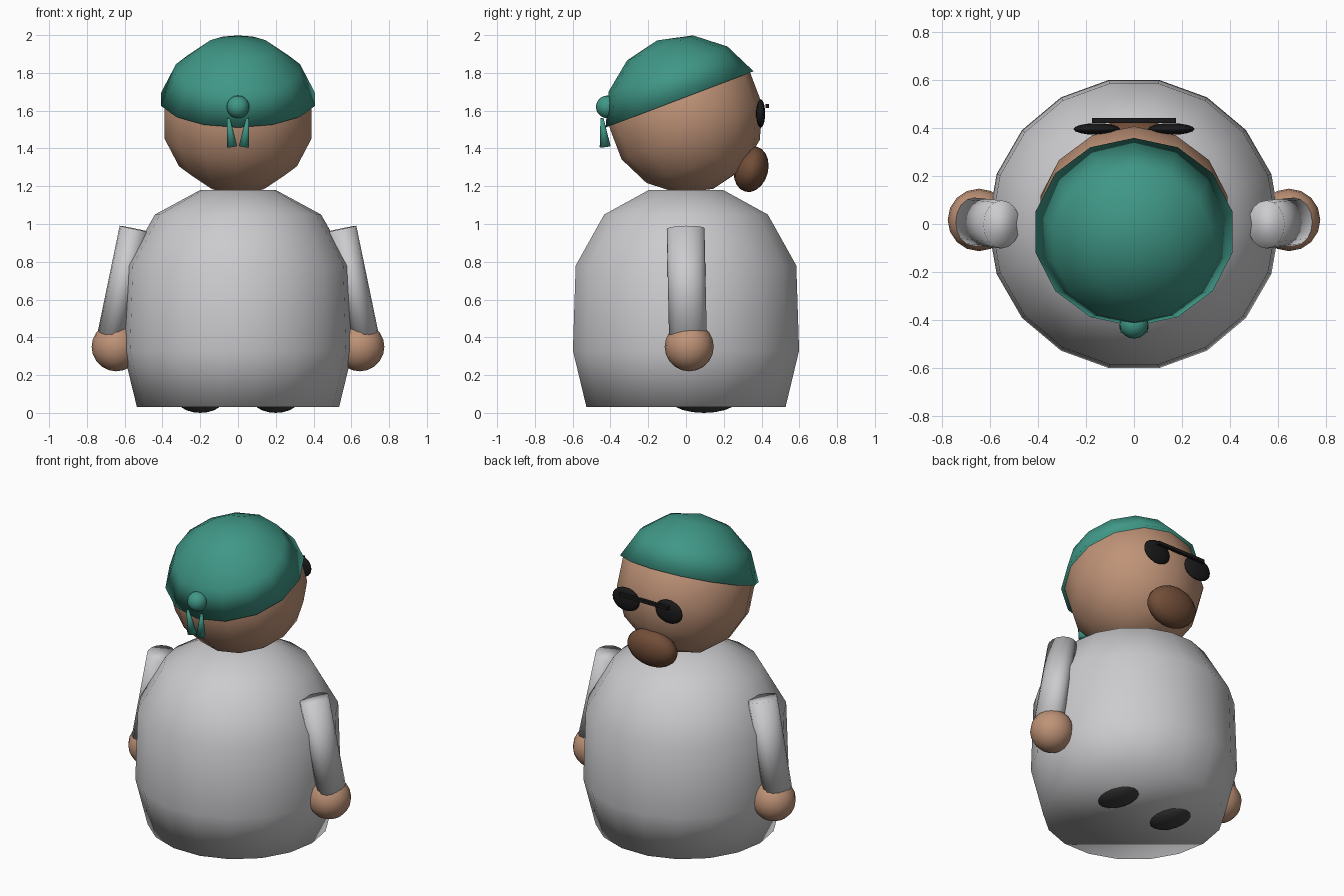
import bpy, bmesh, math
from mathutils import Vector, Matrix

cube = bpy.data.objects.get("Cube")
if cube:
    bpy.data.objects.remove(cube, do_unlink=True)


def material(name, rgb):
    mat = bpy.data.materials.new(name)
    mat.use_nodes = True
    colour = (*rgb, 1)
    mat.diffuse_color = colour
    mat.node_tree.nodes["Principled BSDF"].inputs["Base Color"].default_value = colour
    return mat


cloth = material("grey_cloth", (0.6, 0.6, 0.62))
skin = material("tan_skin", (0.52, 0.29, 0.185))
teal = material("teal_cloth", (0.05, 0.31, 0.24))
brown = material("brown_hair", (0.17, 0.076, 0.04))
black = material("black_plastic", (0.01, 0.01, 0.011))
shoe = material("dark_shoe", (0.05, 0.05, 0.05))


def finish(name, bm, mat, smooth=True):
    bmesh.ops.recalc_face_normals(bm, faces=bm.faces)
    mesh = bpy.data.meshes.new(name)
    bm.to_mesh(mesh)
    bm.free()
    for poly in mesh.polygons:
        poly.use_smooth = smooth
    mesh.materials.append(mat)
    obj = bpy.data.objects.new(name, mesh)
    bpy.context.collection.objects.link(obj)
    return obj


def placed(centre, size, tilt=0):
    return (Matrix.Translation(centre) @ Matrix.Rotation(math.radians(tilt), 4, 'X')
            @ Matrix.Diagonal((*size, 1)))


def ball(name, centre, size, mat, tilt=0, segments=16, rings=10, keep_above=None):
    """Ellipsoid; keep_above leaves only the closed dome over that unit height."""
    bm = bmesh.new()
    bmesh.ops.create_uvsphere(bm, u_segments=segments, v_segments=rings, radius=1)
    if keep_above is not None:
        low = [v for v in bm.verts if v.co.z < keep_above]
        bmesh.ops.delete(bm, geom=low, context='VERTS')
        bmesh.ops.holes_fill(bm, edges=bm.edges, sides=0)
    bm.transform(placed(centre, size, tilt))
    return finish(name, bm, mat)


def tube(name, start, end, radii, mat, flatten=1.0, segments=16):
    """Capped tapered tube between two points, flattened sideways."""
    start, end = Vector(start), Vector(end)
    axis = end - start
    bm = bmesh.new()
    bmesh.ops.create_cone(bm, cap_ends=True, segments=segments, radius1=radii[0],
                          radius2=radii[1], depth=axis.length)
    turn = Vector((0, 0, 1)).rotation_difference(axis).to_matrix().to_4x4()
    bm.transform(Matrix.Translation((start + end) / 2) @ turn
                 @ Matrix.Diagonal((flatten, 1, 1, 1)))
    return finish(name, bm, mat)


# Robe: lathed profile with closed ends
bm = bmesh.new()
sides = 18
rings = []
for r, z in [(0.535, 0.03), (0.608, 0.33), (0.593, 0.78), (0.44, 1.05), (0.2, 1.18)]:
    rings.append([bm.verts.new((r * math.cos(i * math.tau / sides),
                                r * math.sin(i * math.tau / sides), z))
                  for i in range(sides)])
for a, b in zip(rings, rings[1:]):
    for i in range(sides):
        j = (i + 1) % sides
        bm.faces.new((a[i], a[j], b[j], b[i]))
bm.faces.new(rings[0][::-1])
bm.faces.new(rings[-1])
finish("robe", bm, cloth)

# Head and tilted cap
ball("head", (0, 0, 1.57), (0.41, 0.41, 0.41), skin, 20.8, 14, 7)
ball("cap", (0, 0, 1.57), (0.43, 0.43, 0.43), teal, 20.8, 14, 7, keep_above=0)

# Knot behind the cap
ball("cap_knot", (0, -0.417, 1.62), (0.06, 0.06, 0.06), teal)

# Beard and glasses
ball("beard", (0, 0.345, 1.29), (0.17, 0.09, 0.123), brown, -15)
bm = bmesh.new()
bmesh.ops.create_cube(bm, size=1)
bm.transform(placed((0, 0.43, 1.625), (0.35, 0.02, 0.02)))
finish("glasses_bridge", bm, black, smooth=False)

# Paired parts
for side, s in (("left", 1), ("right", -1)):
    ball(side + "_lens", (s * 0.155, 0.395, 1.585), (0.097, 0.024, 0.075), black)
    ball(side + "_foot", (s * 0.2, 0.095, 0.08), (0.13, 0.19, 0.08), shoe)
    ball(side + "_hand", (s * 0.645, 0.017, 0.35), (0.13, 0.13, 0.13), skin)
    tube(side + "_sleeve", (s * 0.667, 0.01, 0.41), (s * 0.55, -0.002, 0.975),
         (0.1, 0.1), cloth, flatten=0.78)
    tube(side + "_knot_tail", (s * 0.032, -0.428, 1.41), (s * 0.05, -0.445, 1.56),
         (0.029, 0.008), teal, segments=10)
